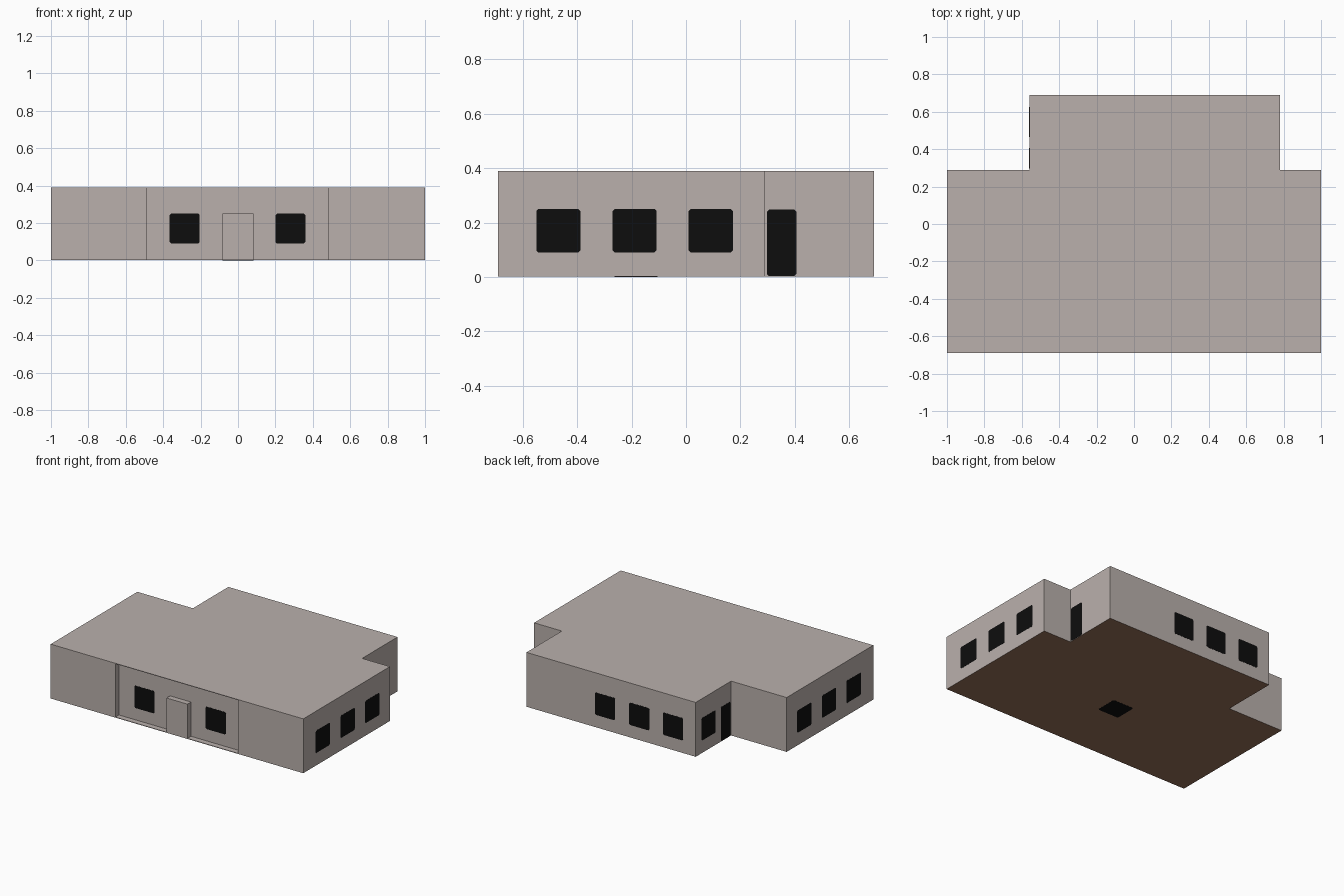
import bpy, bmesh
from mathutils import Vector

if "Cube" in bpy.data.objects:
    bpy.data.objects.remove(bpy.data.objects["Cube"])


def material(name, rgb):
    m = bpy.data.materials.new(name)
    m.diffuse_color = (*rgb, 1.0)
    m.use_nodes = True
    m.node_tree.nodes["Principled BSDF"].inputs["Base Color"].default_value = m.diffuse_color
    return m


WALL = material("warm_grey_plaster", (0.49, 0.434, 0.413))
FLOOR = material("brown_floor", (0.305, 0.162, 0.098))
DARK = material("black_glass", (0.004, 0.004, 0.004))

H = 0.39          # total height
SLAB = 0.004      # roof and floor slab thickness


def prism(name, points, depth, mats, under=None):
    """Extrude a closed loop of 3D points along a vector; under = slot for downward faces."""
    bm = bmesh.new()
    face = bm.faces.new([bm.verts.new(p) for p in points])
    ext = bmesh.ops.extrude_face_region(bm, geom=[face])
    verts = [g for g in ext["geom"] if isinstance(g, bmesh.types.BMVert)]
    bmesh.ops.translate(bm, verts=verts, vec=Vector(depth))
    if len([f for f in bm.faces if len(f.verts) == len(points)]) < 2:
        bm.faces.new(list(face.verts))
    bmesh.ops.recalc_face_normals(bm, faces=bm.faces)
    bm.normal_update()
    if under is not None:
        for f in bm.faces:
            if f.normal.z < -0.5:
                f.material_index = under
    mesh = bpy.data.meshes.new(name)
    bm.to_mesh(mesh)
    bm.free()
    for m in mats:
        mesh.materials.append(m)
    obj = bpy.data.objects.new(name, mesh)
    bpy.context.collection.objects.link(obj)
    return obj


def rounded(u0, u1, v0, v1, c=0.008):
    """Rectangle outline with small clipped corners."""
    return [(u0 + c, v0), (u1 - c, v0), (u1, v0 + c), (u1, v1 - c),
            (u1 - c, v1), (u0 + c, v1), (u0, v1 - c), (u0, v0 + c)]


def panel(name, axis, at, u0, u1, v0=0.09, v1=0.25):
    """Thin dark plate straddling a wall whose normal is the given axis."""
    t = 0.002
    if axis == "x":
        pts = [(at - t / 2, u, v) for u, v in rounded(u0, u1, v0, v1)]
        depth = (t, 0, 0)
    else:
        pts = [(u, at - t / 2, v) for u, v in rounded(u0, u1, v0, v1)]
        depth = (0, t, 0)
    prism(name, pts, depth, [DARK])


# footprint of the house, with and without the shallow entrance recess
FRONT, MID, BACK, RECESS = -0.69, 0.29, 0.69, -0.65
rear = [(1, FRONT), (1, MID), (0.78, MID), (0.78, BACK),
        (-0.56, BACK), (-0.56, MID), (-1, MID), (-1, FRONT)]
recess = [(-0.487, FRONT), (-0.487, RECESS), (0.483, RECESS), (0.483, FRONT)]

prism("floor_slab", [(x, y, 0.001) for x, y in rear], (0, 0, SLAB), [WALL, FLOOR], under=1)
prism("walls", [(x, y, 0.001 + SLAB) for x, y in rear + recess],
      (0, 0, H - 2 * SLAB - 0.001), [WALL])
prism("roof_slab", [(x, y, H - SLAB) for x, y in rear], (0, 0, SLAB), [WALL])

# entrance door block standing in the recess
prism("front_door", [(x, y, 0.001 + SLAB) for x, y in
                     [(-0.083, FRONT), (0.083, FRONT), (0.083, RECESS), (-0.083, RECESS)]],
      (0, 0, 0.245), [WALL])

# front windows
for i, x in enumerate((-0.365, 0.2)):
    panel(f"front_window_{i + 1}", "y", RECESS, x, x + 0.16)

# side windows, three on each end wall
for side, sx in (("left", -1), ("right", 1)):
    for i, y in enumerate((-0.55, -0.27, 0.01)):
        panel(f"{side}_window_{i + 1}", "x", sx * 0.9995, y, y + 0.162)

# back windows
for i, x in enumerate((-0.46, -0.193, 0.078)):
    panel(f"back_window_{i + 1}", "y", BACK, x, x + 0.16)

# doors in both rear corners and one window beside the left one
panel("rear_right_door", "x", 0.78, 0.297, 0.406, 0.003, 0.247)
panel("rear_left_door", "x", -0.56, 0.297, 0.406, 0.003, 0.247)
panel("rear_left_window", "x", -0.56, 0.465, 0.625)

# dark hatch under the floor
prism("floor_hatch", [(x, y, 0.0) for x, y in rounded(-0.083, 0.083, -0.262, -0.105)],
      (0, 0, 0.002), [DARK])
